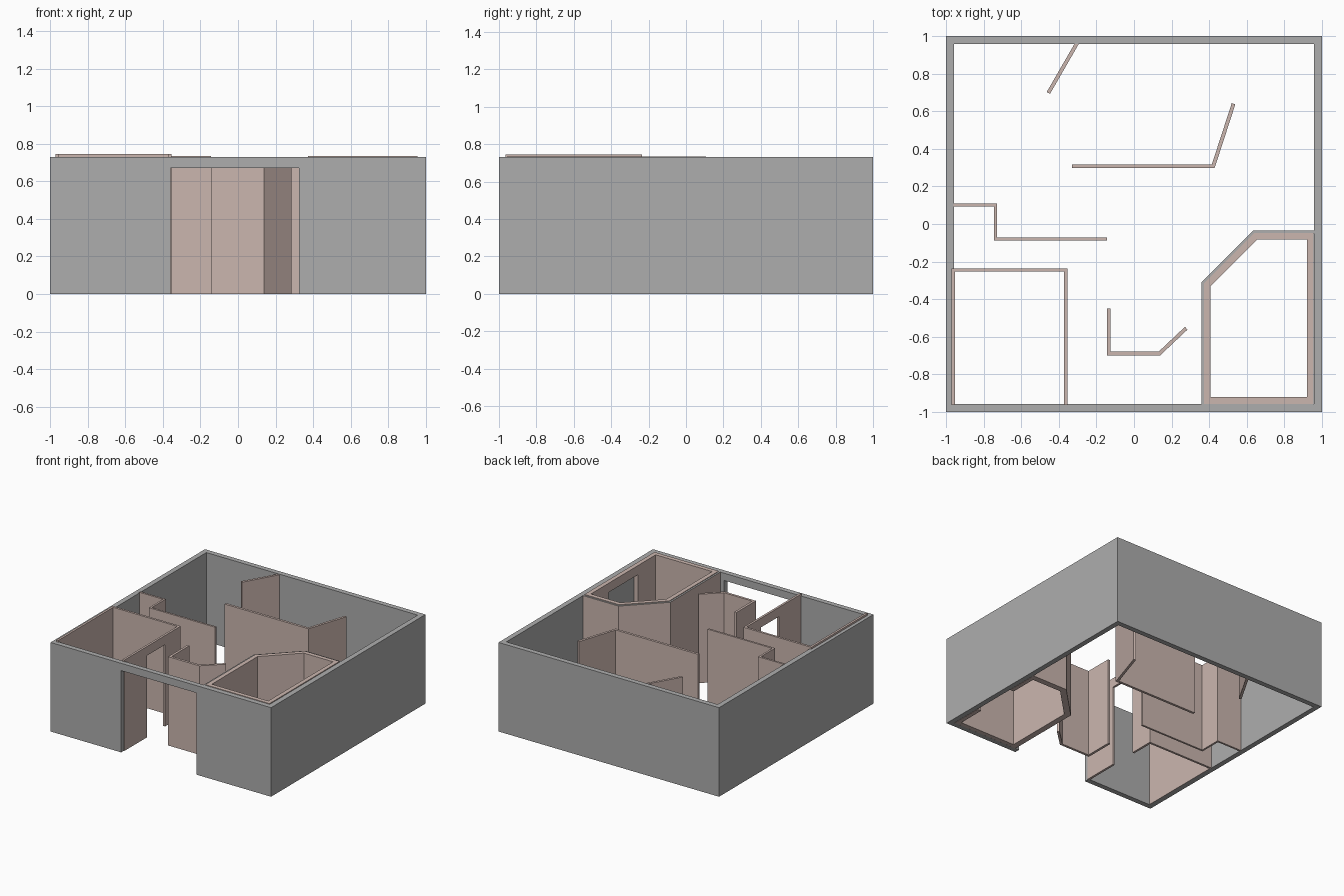
import bpy, bmesh
from mathutils import Vector

if "Cube" in bpy.data.objects:
    bpy.data.objects.remove(bpy.data.objects["Cube"])

H = 0.73  # outer wall height


def material(name, rgb):
    m = bpy.data.materials.new(name)
    m.diffuse_color = (*rgb, 1)
    m.use_nodes = True
    m.node_tree.nodes["Principled BSDF"].inputs["Base Color"].default_value = m.diffuse_color
    return m


PINK = material("partition_pink", (0.60, 0.47, 0.43))
GREY = material("wall_grey", (0.42, 0.42, 0.42))


def wall(name, pts, t, h, closed=False, mats=(PINK,)):
    """Extrude a mitred strip of thickness t along a plan polyline."""
    P = [Vector(p) for p in pts]
    n = len(P)
    left, right = [], []
    for i, p in enumerate(P):
        a = (p - P[i - 1]).normalized() if closed or i > 0 else None
        b = (P[(i + 1) % n] - p).normalized() if closed or i < n - 1 else None
        a, b = a or b, b or a
        na, nb = Vector((-a.y, a.x)), Vector((-b.y, b.x))
        off = (na + nb) / (1 + na.dot(nb)) * t / 2
        left.append(p + off)
        right.append(p - off)
    bm = bmesh.new()
    rings = [[bm.verts.new((q.x, q.y, z)) for q, z in
              ((l, 0), (l, h), (r, h), (r, 0))] for l, r in zip(left, right)]
    for i in range(n if closed else n - 1):
        A, B = rings[i], rings[(i + 1) % n]
        for k in range(4):
            j = (k + 1) % 4
            bm.faces.new((A[k], A[j], B[j], B[k]))
    if not closed:
        bm.faces.new(rings[0])
        bm.faces.new(rings[-1][::-1])
    bmesh.ops.recalc_face_normals(bm, faces=bm.faces)
    if len(mats) > 1:  # second material on the top edge
        for f in bm.faces:
            f.material_index = int(f.normal.z > 0.5)
    me = bpy.data.meshes.new(name)
    bm.to_mesh(me)
    bm.free()
    for m in mats:
        me.materials.append(m)
    ob = bpy.data.objects.new(name, me)
    bpy.context.collection.objects.link(ob)
    return ob


def opening(target, x0, x1, y0, y1, top):
    """Cut a floor-standing doorway out of a wall."""
    bpy.ops.mesh.primitive_cube_add(
        size=1, location=((x0 + x1) / 2, (y0 + y1) / 2, (top - 0.1) / 2))
    c = bpy.context.object
    c.name = target.name + "_opening_cutter"
    c.scale = (x1 - x0, y1 - y0, top + 0.1)
    c.hide_render = True
    c.hide_viewport = True
    c.display_type = 'WIRE'
    mod = target.modifiers.new("opening", 'BOOLEAN')
    mod.operation = 'DIFFERENCE'
    mod.solver = 'EXACT'
    mod.object = c


# Outer shell with the wide front entrance
c = 0.979
outer = wall("outer_walls", [(-c, -c), (c, -c), (c, c), (-c, c)], 0.042, H,
             closed=True, mats=(GREY,))
opening(outer, -0.36, 0.325, -1.1, -0.9, 0.67)

# Left front room, with a doorway to the entrance
left = wall("left_room_walls", [(-0.963, -0.965), (-0.963, -0.245),
            (-0.363, -0.245), (-0.363, -0.965)], 0.018, 0.745)
opening(left, -0.42, -0.30, -0.67, -0.44, 0.67)

# Right front room: thin shell with a thicker lining inside
wall("right_room_shell", [(0.96, -0.042), (0.638, -0.042), (0.367, -0.313),
     (0.367, -0.965)], 0.015, H, mats=(PINK, GREY))
lining = wall("right_room_lining", [(0.391, -0.94), (0.938, -0.94),
              (0.938, -0.066), (0.648, -0.066), (0.391, -0.323)], 0.035, 0.735,
              closed=True)
opening(lining, 0.88, 0.957, -0.69, -0.31, 0.66)

# Free-standing partitions
wall("corridor_partition", [(-0.96, 0.1), (-0.738, 0.1), (-0.738, -0.081),
     (-0.145, -0.081)], 0.016, 0.735)
wall("entrance_screen", [(-0.134, -0.45), (-0.134, -0.69), (0.135, -0.69),
     (0.278, -0.555)], 0.02, 0.728)
wall("centre_partition", [(-0.33, 0.308), (0.422, 0.308), (0.53, 0.64)],
     0.02, 0.728)
wall("back_angled_partition", [(-0.456, 0.698), (-0.302, 0.965)], 0.02, 0.725)
